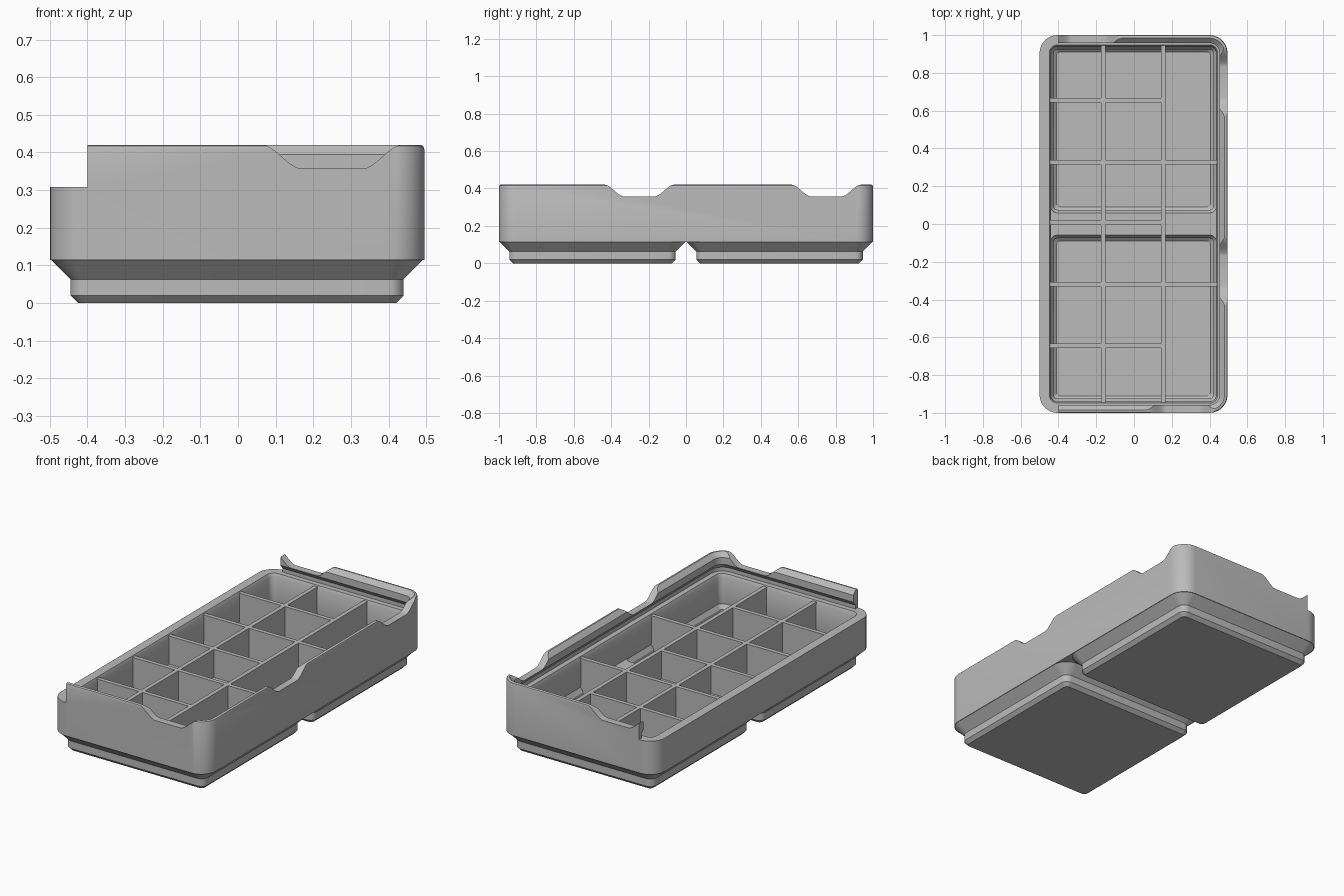
import bpy, bmesh
from math import cos, sin, pi, radians

cube = bpy.data.objects.get("Cube")
if cube:
    bpy.data.objects.remove(cube, do_unlink=True)

grey = bpy.data.materials.new("plain grey")
grey.use_nodes = True
GREY = (0.5, 0.5, 0.5, 1)
grey.diffuse_color = GREY
grey.node_tree.nodes["Principled BSDF"].inputs["Base Color"].default_value = GREY

RIM, TOP = 0.308, 0.42


def finish(name, bm):
    bmesh.ops.recalc_face_normals(bm, faces=bm.faces)
    mesh = bpy.data.meshes.new(name)
    bm.to_mesh(mesh)
    bm.free()
    mesh.materials.append(grey)
    ob = bpy.data.objects.new(name, mesh)
    bpy.context.collection.objects.link(ob)
    return ob


def loft(name, bounds, radius, rings, steps=8):
    """Stack of rounded rectangles; each ring is (height, inset)."""
    x0, x1, y0, y1 = bounds
    bm = bmesh.new()
    loops = []
    for z, inset in rings:
        r = max(radius - inset, 0.022)
        loop = []
        corners = [(x1, y1, -1, -1), (x0, y1, 1, -1), (x0, y0, 1, 1), (x1, y0, -1, 1)]
        for q, (cx, cy, sx, sy) in enumerate(corners):
            for i in range(steps + 1):
                a = (q + i / steps) * pi / 2
                loop.append(bm.verts.new((cx + sx * (inset + r) + r * cos(a),
                                          cy + sy * (inset + r) + r * sin(a), z)))
        loops.append(loop)
    n = len(loops[0])
    for a, b in zip(loops, loops[1:]):
        for i in range(n):
            j = (i + 1) % n
            bm.faces.new((a[i], a[j], b[j], b[i]))
    bm.faces.new(loops[0])
    bm.faces.new(loops[-1])
    return finish(name, bm)


def box(name, x0, x1, y0, y1, z0, z1):
    bm = bmesh.new()
    bmesh.ops.create_cube(bm, size=1)
    for v in bm.verts:
        v.co = (x1 if v.co.x > 0 else x0, y1 if v.co.y > 0 else y0, z1 if v.co.z > 0 else z0)
    return finish(name, bm)


def finger_notch(name, centre, wall, along_x):
    """Dip with S-shaped shoulders, pushed through a wall."""
    half = []
    for i in range(11):
        t = i / 10
        half.append((0.08 + 0.107 * t, 0.357 + 0.0635 * t * t * (3 - 2 * t)))
    half.append((0.187, 0.5))
    outline = half + [(-u, z) for u, z in reversed(half)]
    bm = bmesh.new()
    ends = []
    for w in wall:
        ends.append([bm.verts.new((centre + u, w, z) if along_x else (w, centre + u, z))
                     for u, z in outline])
    n = len(outline)
    for i in range(n):
        j = (i + 1) % n
        bm.faces.new((ends[0][i], ends[0][j], ends[1][j], ends[1][i]))
    for end in ends:
        bm.faces.new(end)
    return finish(name, bm)


def combine(ob, tools, operation):
    """Apply a boolean with each tool, then drop the tools."""
    for tool in tools:
        tool.hide_render = True
        mod = ob.modifiers.new("shape", 'BOOLEAN')
        mod.operation = operation
        mod.solver = 'EXACT'
        mod.object = tool
    graph = bpy.context.evaluated_depsgraph_get()
    mesh = bpy.data.meshes.new_from_object(ob.evaluated_get(graph))
    ob.modifiers.clear()
    ob.data = mesh
    for tool in tools:
        bpy.data.objects.remove(tool, do_unlink=True)


OUTER = (-0.5, 0.495, -1, 1)
CELLS = [(-0.5, 0.495, -1, 0), (-0.5, 0.495, 0, 1)]

# Outer shell with two stepped feet
body = loft("bin_body", OUTER, 0.095,
            [(0.115, 0), (0.409, 0), (0.417, 0.003), (TOP, 0.009)])
feet = [loft("foot", c, 0.095, [(0, 0.075), (0.02, 0.055), (0.063, 0.055),
                                (0.115, 0.003), (0.13, 0.003)]) for c in CELLS]
combine(body, feet, 'UNION')

# Hollow interior, foot pits, sliding-lid groove, open left side, finger notches
cuts = [loft("cavity", OUTER, 0.095, [(0.14, 0.06), (0.29, 0.06), (0.312, 0.05)])]
cuts += [loft("pit", c, 0.095, [(0.036, 0.09), (0.05, 0.075), (0.11, 0.075),
                                (0.135, 0.058), (0.16, 0.0605)]) for c in CELLS]
cuts.append(loft("lid_groove", (-0.8, 0.495, -1, 1), 0.095,
                 [(RIM, 0.022), (0.33, 0.022), (0.355, 0.042), (0.395, 0.042),
                  (TOP, 0.016), (0.5, 0.016)]))
cuts.append(box("left_opening", -0.7, -0.4, -1.2, 1.2, RIM, 0.6))
cuts.append(finger_notch("front_notch", 0.25, (-1.1, -0.92), True))
cuts.append(finger_notch("back_notch", -0.25, (0.92, 1.1), True))
cuts += [finger_notch("side_notch", y, (0.42, 0.6), False) for y in (-0.25, 0.75)]
combine(body, cuts, 'DIFFERENCE')

# Divider walls: long upper parts, with lower parts reaching into each foot
T, HIGH, LOW, FLOOR = 0.012, 0.302, 0.125, 0.03
dividers = []
for x in (-0.163, 0.155):
    dividers.append(box("long_divider", x - T, x + T, -0.945, 0.945, LOW, HIGH))
    for y0, y1 in ((-0.93, -0.07), (0.07, 0.93)):
        dividers.append(box("long_divider_base", x - T, x + T, y0, y1, FLOOR, LOW))
for y, right in ((0.656, 0.155), (0.328, 0.44), (0.008, 0.155), (-0.318, 0.44), (-0.645, 0.155)):
    dividers.append(box("cross_divider", -0.445, right, y - T, y + T, LOW, HIGH))
    if abs(y) > 0.1:
        dividers.append(box("cross_divider_base", -0.43, min(right, 0.425),
                            y - T, y + T, FLOOR, LOW))

# Smooth the rounded corners, keep edges crisp
bpy.ops.object.select_all(action='DESELECT')
body.select_set(True)
bpy.context.view_layer.objects.active = body
bpy.ops.object.shade_smooth_by_angle(angle=radians(30))
